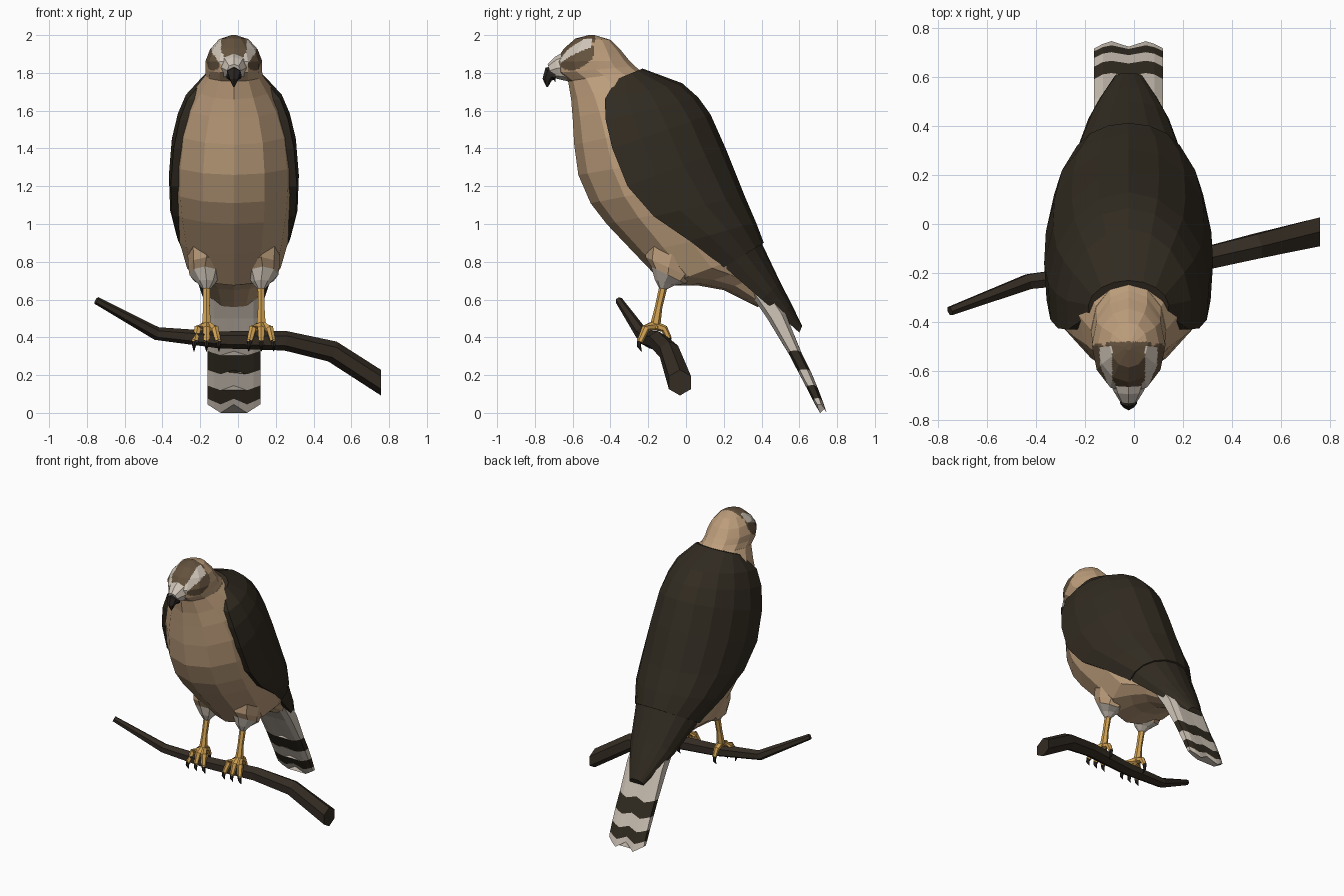
import bpy, bmesh, math
from mathutils import Vector

CX = -0.022  # bird's centre line


def material(name, rgb):
    m = bpy.data.materials.new(name)
    m.diffuse_color = (*rgb, 1)
    return m


TAN = material("tan plumage", (0.51, 0.34, 0.20))
DARK = material("dark brown wing", (0.031, 0.024, 0.015))
CREAM = material("cream feathers", (0.63, 0.56, 0.48))
BROWN = material("brown face mask", (0.125, 0.083, 0.047))
YELLOW = material("yellow leg", (0.66, 0.37, 0.088))
BLACK = material("black beak and claw", (0.022, 0.018, 0.015))
BARK = material("bark", (0.034, 0.025, 0.017))


def loft(name, rings, mats, rule=None, cuts=0):
    """Skin closed rings of points; rule(face centre) gives the material slot."""
    bm = bmesh.new()
    vs = [[bm.verts.new(p) for p in r] for r in rings]
    n = len(rings[0])
    for a, b in zip(vs, vs[1:]):
        for i in range(n):
            j = (i + 1) % n
            bm.faces.new((a[i], a[j], b[j], b[i]))
    bm.faces.new(vs[0])
    bm.faces.new(vs[-1])
    if cuts:
        bmesh.ops.subdivide_edges(bm, edges=bm.edges[:], cuts=cuts, use_grid_fill=True)
    bmesh.ops.recalc_face_normals(bm, faces=bm.faces)
    if rule:
        for f in bm.faces:
            f.material_index = rule(f.calc_center_median())
    me = bpy.data.meshes.new(name)
    bm.to_mesh(me)
    bm.free()
    for m in mats:
        me.materials.append(m)
    ob = bpy.data.objects.new(name, me)
    bpy.context.collection.objects.link(ob)
    return ob


def oval(yf, zf, yb, zb, w, n=12, x=CX):
    """Slanted oval ring from a front point to a back point."""
    pts = []
    for i in range(n):
        a = 2 * math.pi * i / n
        t = (1 - math.cos(a)) / 2
        pts.append((x + w * math.sin(a), yf + (yb - yf) * t, zf + (zb - zf) * t))
    return pts


def tube(name, path, mat, sides=6, end=None):
    """Tapered tube along points (x, y, z, radius); end sets the last ring's facing."""
    ps = [Vector(p[:3]) for p in path]
    rings = []
    for i, p in enumerate(ps):
        d = (ps[min(i + 1, len(ps) - 1)] - ps[max(i - 1, 0)]).normalized()
        if end and i == len(ps) - 1:
            d = Vector(end)
        ref = Vector((0, 1, 0)) if abs(d.x) > 0.6 else Vector((1, 0, 0))
        u = d.cross(ref).normalized()
        v = d.cross(u)
        r = path[i][3]
        rings.append([p + r * (u * math.cos(2 * math.pi * k / sides) + v * math.sin(2 * math.pi * k / sides))
                      for k in range(sides)])
    return loft(name, rings, [mat])


# Body
loft("body", [oval(*r) for r in (
    (-0.625, 1.76, -0.24, 1.81, 0.153), (-0.608, 1.66, -0.13, 1.775, 0.205),
    (-0.60, 1.56, -0.03, 1.69, 0.260), (-0.592, 1.42, 0.08, 1.56, 0.306),
    (-0.57, 1.26, 0.16, 1.38, 0.325), (-0.505, 1.11, 0.215, 1.25, 0.327),
    (-0.42, 1.00, 0.26, 1.13, 0.316), (-0.27, 0.842, 0.33, 0.97, 0.288),
    (-0.11, 0.675, 0.38, 0.86, 0.248), (0.06, 0.675, 0.41, 0.79, 0.20),
    (0.20, 0.65, 0.44, 0.74, 0.165), (0.38, 0.56, 0.48, 0.64, 0.13))], [TAN])


# Head with crown, brow stripes and eye mask
def head_colour(c):
    ax, y, z = abs(c.x - CX), c.y, c.z
    if z < 1.785 or y > -0.46:
        return 0
    brow = min(0.092, 0.028 + 0.72 * max(0, z - 1.82))
    if y < -0.50 and abs(ax - brow) < 0.025:
        return 1
    if ax < brow:
        if y > -0.48:
            return 0
        return 2 if z > 1.87 else 1
    if y < -0.675:
        return 1
    s, t = (y + 0.575) * 0.85 + (z - 1.888) * 0.52, (z - 1.888) * 0.85 - (y + 0.575) * 0.52
    return 2 if (s / 0.10) ** 2 + (t / 0.062) ** 2 < 1 else 0


loft("head", [oval(*r) for r in (
    (-0.515, 2.0, -0.485, 2.0, 0.012), (-0.585, 1.982, -0.40, 1.975, 0.078),
    (-0.645, 1.93, -0.345, 1.92, 0.126), (-0.692, 1.86, -0.30, 1.865, 0.150),
    (-0.685, 1.80, -0.27, 1.835, 0.149), (-0.625, 1.755, -0.24, 1.81, 0.152))],
    [TAN, CREAM, BROWN], head_colour, 8)

# Pale base of the beak and the hooked beak
tube("beak_base", [(CX, -0.62, 1.835, 0.085), (CX, -0.68, 1.825, 0.062), (CX, -0.722, 1.812, 0.036)], CREAM, 8)
tube("beak", [(CX, -0.69, 1.795, 0.046), (CX, -0.722, 1.795, 0.039),
              (CX, -0.735, 1.765, 0.025), (CX, -0.735, 1.725, 0.004)], BLACK)


# Folded wings wrapped over the back
def wrap(ye, ze, yb, zb, w, n=10):
    end = math.radians(105)
    pts = []
    for i in range(n + 1):
        a = end * (2 * i / n - 1)
        t = (math.cos(a) - math.cos(end)) / (1 - math.cos(end))
        pts.append((CX + w * math.sin(a), ye + (yb - ye) * t, ze + (zb - ze) * t))
    return pts


loft("folded_wings", [wrap(*r) for r in (
    (-0.37, 1.765, -0.23, 1.823, 0.165), (-0.43, 1.66, -0.02, 1.745, 0.255),
    (-0.425, 1.55, 0.065, 1.67, 0.298), (-0.39, 1.40, 0.13, 1.58, 0.330),
    (-0.31, 1.20, 0.21, 1.40, 0.346), (-0.17, 1.04, 0.31, 1.15, 0.339),
    (0.02, 0.91, 0.37, 1.01, 0.305), (0.20, 0.77, 0.412, 0.90, 0.235))], [DARK])
loft("wing_tips", [wrap(*r) for r in (
    (0.12, 0.84, 0.38, 0.95, 0.25), (0.20, 0.775, 0.405, 0.89, 0.228),
    (0.40, 0.60, 0.50, 0.69, 0.165), (0.50, 0.515, 0.557, 0.58, 0.115),
    (0.60, 0.425, 0.615, 0.46, 0.056))], [DARK])

# Barred tail, split into bands
tail = ((0.34, 0.63, 0.44, 0.66), (0.43, 0.50, 0.525, 0.53), (0.548, 0.305, 0.615, 0.31),
        (0.60, 0.205, 0.665, 0.21), (0.645, 0.12, 0.70, 0.125),
        (0.683, 0.045, 0.728, 0.05), (0.71, 0.0, 0.745, 0.0))


def tail_ring(k):
    yf, zf, yb, zb = tail[k]
    us = [i / 4 for i in range(-4, 5)]
    pts = []
    for side in (0, 1):
        for u in us if side == 0 else us[::-1]:
            wave = (0, 0, 0.022, 0.022, 0.024, 0.03, 0.045)[k]
            lift = wave * (1 + math.cos(2 * math.pi * u)) / 2
            t = abs(side - (0.2 if abs(u) == 1 else 0))
            pts.append((CX + 0.14 * u, yf + (yb - yf) * t - 0.5 * lift, zf + (zb - zf) * t + lift))
    return pts


for k in range(len(tail) - 1):
    loft(f"tail_band_{k + 1}", [tail_ring(k), tail_ring(k + 1)], [DARK if k in (2, 4) else CREAM])

# Legs, feet and claws
for s, side in ((-1, "right"), (1, "left")):
    x = CX + s * 0.145
    edge = oval(-0.185, 0.775, -0.005, 0.685, 0.082, 8, x + s * 0.008)
    loft(f"{side}_upper_thigh", [oval(-0.21, 0.90, 0.06, 0.78, 0.10, 8, x),
                                 oval(-0.215, 0.825, 0.03, 0.715, 0.096, 8, x), edge], [TAN])
    loft(f"{side}_thigh", [edge, oval(-0.165, 0.705, -0.06, 0.675, 0.05, 8, x),
                           oval(-0.143, 0.66, -0.10, 0.655, 0.022, 8, x)], [CREAM])
    tube(f"{side}_leg", [(x, -0.115, 0.69, 0.022), (x, -0.145, 0.56, 0.02),
                         (x, -0.165, 0.45, 0.028)], YELLOW)
    for i, dx in enumerate((-0.06, 0, 0.06)):
        tube(f"{side}_toe_{i + 1}", [(x, -0.16, 0.465, 0.026), (x + dx * 0.75, -0.215, 0.445, 0.022),
                                     (x + dx * 1.05, -0.245, 0.375, 0.016)], YELLOW)
        tube(f"{side}_claw_{i + 1}", [(x + dx, -0.245, 0.385, 0.014), (x + dx * 1.1, -0.25, 0.355, 0.011),
                                      (x + dx * 1.1, -0.235, 0.325, 0.002)], BLACK)
    tube(f"{side}_back_toe", [(x, -0.16, 0.46, 0.024), (x, -0.115, 0.445, 0.02),
                              (x, -0.09, 0.395, 0.015)], YELLOW)
    tube(f"{side}_back_claw", [(x, -0.09, 0.40, 0.013), (x, -0.09, 0.36, 0.009),
                               (x, -0.11, 0.335, 0.002)], BLACK)

# Perch branch
tube("branch", [(-0.75, -0.355, 0.595, 0.02), (-0.43, -0.235, 0.42, 0.035), (-0.1, -0.195, 0.387, 0.045),
                (0.25, -0.15, 0.382, 0.052), (0.5, -0.09, 0.325, 0.057), (0.757, -0.032, 0.16, 0.068)],
     BARK, 6, (1, 0, 0))
